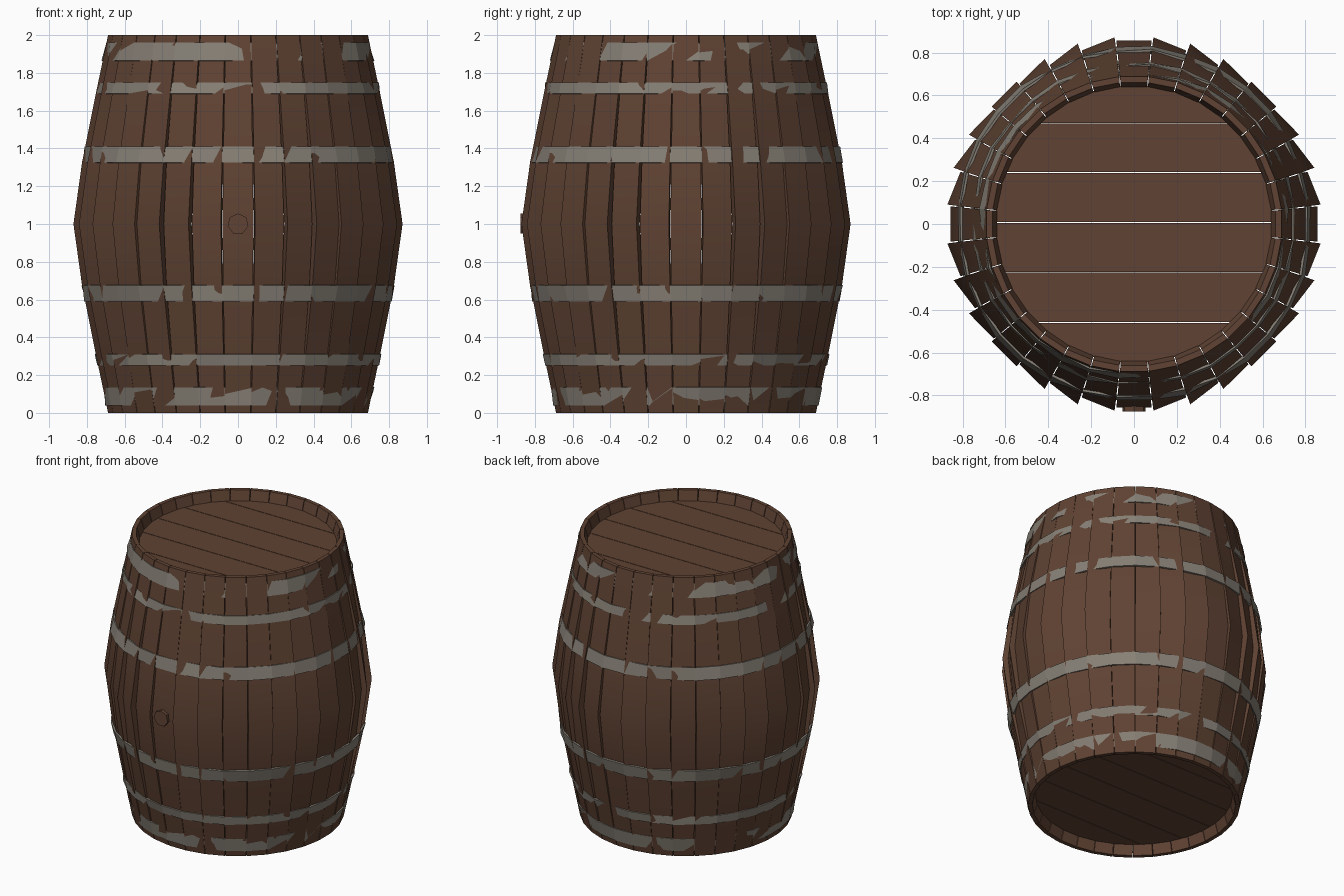
import bpy, bmesh, math, random
from math import sin, cos, radians, pi
from mathutils import Vector

random.seed(4)
cube = bpy.data.objects.get("Cube")
if cube:
    bpy.data.objects.remove(cube)


def material(name, rgb):
    m = bpy.data.materials.new(name)
    m.use_nodes = True
    m.diffuse_color = (*rgb, 1)
    m.node_tree.nodes["Principled BSDF"].inputs["Base Color"].default_value = (*rgb, 1)
    return m


wood = material("brown wood", (0.115, 0.055, 0.033))
iron = material("grey iron", (0.24, 0.215, 0.18))


def finish(name, bm, mat, smooth=None):
    bmesh.ops.recalc_face_normals(bm, faces=bm.faces)
    mesh = bpy.data.meshes.new(name)
    bm.to_mesh(mesh)
    bm.free()
    mesh.materials.append(mat)
    ob = bpy.data.objects.new(name, mesh)
    bpy.context.collection.objects.link(ob)
    if smooth:
        bpy.ops.object.select_all(action='DESELECT')
        ob.select_set(True)
        bpy.context.view_layer.objects.active = ob
        bpy.ops.object.shade_smooth_by_angle(angle=radians(smooth))
    return ob


# Bulging outer profile, from the waist out to either rim
LEVELS = [(0, 0.857), (0.33, 0.816), (0.67, 0.753), (1, 0.688)]


def radius(z):
    d = abs(z - 1)
    for (d0, r0), (d1, r1) in zip(LEVELS, LEVELS[1:]):
        if d <= d1:
            return r0 + (r1 - r0) * (d - d0) / (d1 - d0)
    return LEVELS[-1][1]


# Staves: closed boards, each twisted a little towards the waist
STAVES = 32
half_angle = pi / STAVES
outer = [(radius(z), z) for z in (0, 0.33, 0.67, 1, 1.33, 1.67, 2)]
inner = [(0.66, 2), (0.64, 1.93), (0.70, 1.67), (0.80, 1),
         (0.70, 0.33), (0.64, 0.07), (0.66, 0)]
profile = outer + inner

bm = bmesh.new()
for i in range(STAVES):
    a = i * 2 * half_angle
    out = Vector((cos(a), sin(a), 0))
    side = Vector((-sin(a), cos(a), 0))
    edges = ([], [])
    for r, z in profile:
        tilt = radians(15) * sin(4 * a) * (1 - abs(z - 1))
        half = r * math.tan(half_angle) - 0.002
        for s, row in zip((-1, 1), edges):
            p = out * (r - s * half * sin(tilt)) + side * (s * half * cos(tilt))
            row.append(bm.verts.new((p.x, p.y, z)))
    n = len(profile)
    for k in range(n):
        j = (k + 1) % n
        bm.faces.new((edges[0][k], edges[1][k], edges[1][j], edges[0][j]))
    # Board sides, as strips between outer and inner profile
    for row in edges:
        for k in range(n // 2 - 1):
            bm.faces.new((row[k], row[k + 1], row[n - 2 - k], row[n - 1 - k]))
finish("staves", bm, wood, 25)


# Hoops: uneven thin bands half sunk into the staves
def hoop(name, low, high, lift, jitter):
    bm = bmesh.new()
    rows = []
    for z in (low, high):
        row = []
        for i in range(STAVES):
            a = (2 * i + 1) * half_angle
            r = radius(z) / cos(half_angle) + lift + random.uniform(-jitter, jitter)
            row.append(bm.verts.new((r * cos(a), r * sin(a), z)))
        rows.append(row)
    for i in range(STAVES):
        j = (i + 1) % STAVES
        bm.faces.new((rows[0][i], rows[0][j], rows[1][j], rows[1][i]))
    ob = finish(name, bm, iron)
    mod = ob.modifiers.new("thickness", 'SOLIDIFY')
    mod.thickness = 0.012
    mod.offset = -1


for label, low, high, lift, jitter in (("end", 0.04, 0.135, 0.001, 0.008),
                                       ("quarter", 0.25, 0.31, 0.003, 0.008),
                                       ("bulge", 0.59, 0.675, 0.008, 0.007)):
    hoop("lower_" + label + "_hoop", low, high, lift, jitter)
    hoop("upper_" + label + "_hoop", 2 - high, 2 - low, lift, jitter)


# Heads: round lids cut into planks with narrow slits between them
def head(name, z0, z1):
    R, gap = 0.65, 0.002
    cuts = [-R, -0.46, -0.225, 0.007, 0.24, 0.47, R]
    bm = bmesh.new()
    for y0, y1 in zip(cuts, cuts[1:]):
        t0 = math.asin(max(-1, (y0 + gap) / R))
        t1 = math.asin(min(1, (y1 - gap) / R))
        arc = [t0 + (t1 - t0) * k / 8 for k in range(9)]
        pts = [(R * cos(t), R * sin(t)) for t in arc]
        pts += [(-x, y) for x, y in reversed(pts)]
        face = bm.faces.new([bm.verts.new((x, y, z0)) for x, y in pts])
        ext = bmesh.ops.extrude_face_region(bm, geom=[face], use_keep_orig=True)
        top = [v for v in ext["geom"] if isinstance(v, bmesh.types.BMVert)]
        bmesh.ops.translate(bm, verts=top, vec=(0, 0, z1 - z0))
    finish(name, bm, wood)


head("top_head", 1.89, 1.93)
head("bottom_head", 0.07, 0.11)

# Bung in the front stave
bpy.ops.mesh.primitive_cylinder_add(vertices=7, radius=0.056, depth=0.06,
                                    location=(0, -0.845, 1),
                                    rotation=(pi / 2, 0, 0))
bung = bpy.context.object
bung.name = "bung"
bung.data.materials.append(wood)
